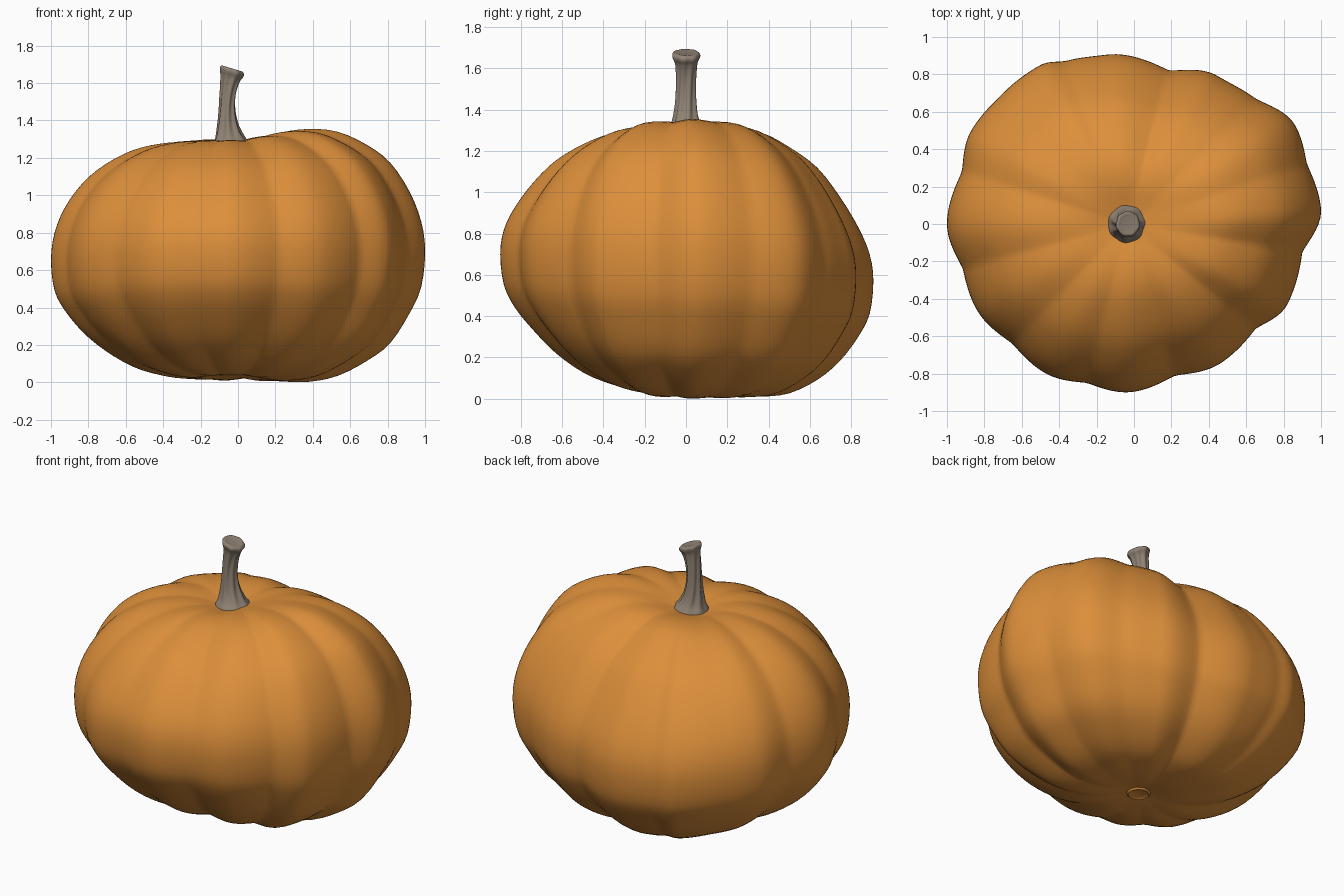
import bpy, bmesh, math
from mathutils import Vector

if "Cube" in bpy.data.objects:
    bpy.data.objects.remove(bpy.data.objects["Cube"])

AXIS_X = -0.035          # the core of the fruit sits slightly left of centre
MID_Z = 0.68


def material(name, rgb):
    m = bpy.data.materials.new(name)
    m.diffuse_color = (*rgb, 1)
    m.use_nodes = True
    m.node_tree.nodes["Principled BSDF"].inputs["Base Color"].default_value = m.diffuse_color
    return m


orange = material("pumpkin_orange", (0.72, 0.275, 0.043))
bark = material("stem_grey_brown", (0.28, 0.225, 0.175))


def make_object(name, rings, mat, top=None, bottom=None):
    """Skin a stack of closed rings, with optional centre points at the ends."""
    bm = bmesh.new()
    rows = [[bm.verts.new(p) for p in ring] for ring in rings]
    n = len(rows[0])
    for a, b in zip(rows, rows[1:]):
        for j in range(n):
            k = (j + 1) % n
            bm.faces.new((a[j], b[j], b[k], a[k]))
    for tip, row in ((top, rows[0]), (bottom, rows[-1])):
        if tip is not None:
            v = bm.verts.new(tip)
            for j in range(n):
                bm.faces.new((v, row[j], row[(j + 1) % n]))
    bmesh.ops.recalc_face_normals(bm, faces=bm.faces)
    me = bpy.data.meshes.new(name)
    bm.to_mesh(me)
    bm.free()
    me.materials.append(mat)
    ob = bpy.data.objects.new(name, me)
    bpy.context.collection.objects.link(ob)
    bpy.ops.object.select_all(action='DESELECT')
    ob.select_set(True)
    bpy.context.view_layer.objects.active = ob
    bpy.ops.object.shade_smooth_by_angle(angle=math.radians(50))
    return ob


def spline(vals, steps):
    """Catmull-Rom samples through a list of values."""
    out = []
    last = len(vals) - 1
    for i in range(last):
        a, b, c, d = (vals[max(i - 1, 0)], vals[i], vals[i + 1], vals[min(i + 2, last)])
        for s in range(steps):
            t = s / steps
            out.append(0.5 * (2 * b + (c - a) * t + (2 * a - 5 * b + 4 * c - d) * t * t
                              + (3 * b - a - 3 * c + d) * t ** 3))
    return out + [vals[-1]]


# Plan outline: groove, lobe, groove, lobe ... counter-clockwise
outline = [(.925, .32), (.86, .53), (.65, .67), (.45, .79), (.19, .82), (-.15, .905),
           (-.37, .87), (-.5, .85), (-.73, .67), (-.87, .5), (-.92, .28), (-1, 0),
           (-.915, -.24), (-.84, -.46), (-.65, -.64), (-.47, -.8), (-.25, -.85), (-.05, -.9),
           (.22, -.81), (.47, -.74), (.65, -.56), (.82, -.43), (.9, -.15), (1, .08)]
knots = []
for x, y in outline:
    ang = math.atan2(y, x - AXIS_X)
    while knots and ang < knots[-1][0]:
        ang += 2 * math.pi
    knots.append((ang, math.hypot(x - AXIS_X, y)))
lobes, start = knots[1::2], knots[0][0]


def wrapped(table, ang):
    """Neighbouring entries around an angle, and the fraction between them."""
    tau = 2 * math.pi
    n = len(table)
    for i in range(n):
        a0, r0 = table[i]
        a1, r1 = table[(i + 1) % n]
        span = (a1 - a0) % tau
        off = (ang - a0) % tau
        if off < span:
            return i, r0, r1, off / span
    return 0, table[0][1], table[1][1], 0.0


def rib_radius(ang):
    i, r0, r1, s = wrapped(knots, ang)
    if i % 2:                        # lobe to groove: measure from the groove
        r0, r1, s = r1, r0, 1 - s
    f = 0.6 * math.sin(s * math.pi / 2) + 0.4 * s * s * (3 - 2 * s)
    return r0 + (r1 - r0) * f


def hull_radius(ang):
    _, r0, r1, s = wrapped(lobes, ang)
    return r0 + (r1 - r0) * s * s * (3 - 2 * s)


# Body profiles, crown to base: shared radius fractions, heights for four sides
upper = [0, .1, .25, .4, .55, .7, .82, .92, .98]
fractions = spline(upper + [1] + upper[::-1], 3)
right = spline([1.25, 1.29, 1.335, 1.355, 1.34, 1.27, 1.175, 1.02, .86, .70,
                .51, .37, .21, .115, .035, .003, .007, .04, .06], 3)
left = spline([1.25, 1.265, 1.285, 1.275, 1.24, 1.165, 1.07, .94, .80, .65,
               .49, .38, .265, .17, .085, .04, .02, .04, .06], 3)
front = spline([1.25, 1.27, 1.295, 1.285, 1.235, 1.155, 1.05, .93, .82, .70,
                .55, .44, .33, .22, .125, .07, .04, .05, .06], 3)
back = spline([1.25, 1.27, 1.30, 1.29, 1.22, 1.12, .98, .83, .70, .57,
               .41, .30, .18, .09, .025, .01, .015, .04, .06], 3)

# Ribbed body
SEG = 192
rings = []
for i in range(1, len(fractions) - 1):
    ring = []
    fade = min(1, fractions[i] / 0.6) ** 1.5
    for j in range(SEG):
        ang = 2 * math.pi * j / SEG
        c, s = math.cos(ang), math.sin(ang)
        z = c * c * (right if c > 0 else left)[i] + s * s * (back if s > 0 else front)[i]
        r = rib_radius(ang)
        dent = 1 - max(0, 1 - r / hull_radius(ang)) * 0.6 * fade
        z = max(0, MID_Z + (z - MID_Z) * dent)
        ring.append((AXIS_X + c * r * fractions[i], s * r * fractions[i], z))
    rings.append(ring)
make_object("pumpkin_body", rings, orange, (AXIS_X, 0, 1.25), (AXIS_X, 0, .06))

# Blossom scar under the body
scar = [[(AXIS_X + r * math.cos(a), r * math.sin(a), z)
         for a in (2 * math.pi * j / 32 for j in range(32))]
        for r, z in ((.06, .07), (.07, .045), (.06, .035), (.045, .042))]
make_object("blossom_scar", scar, orange, None, (AXIS_X, 0, .045))

# Stem: twisted, ridged, flared at the base and the cut end
# (height, centre x, half width x, half width y, tilt towards +x)
stations = [(1.24, -.035, .112, .108, 0), (1.275, -.035, .100, .098, 0),
            (1.31, -.042, .078, .076, 0), (1.37, -.053, .056, .058, 0),
            (1.45, -.058, .043, .048, 0), (1.53, -.055, .041, .046, .05),
            (1.59, -.047, .045, .048, .15), (1.63, -.039, .053, .054, .25),
            (1.652, -.034, .062, .065, .3), (1.668, -.032, .063, .067, .3),
            (1.678, -.032, .054, .058, .3), (1.676, -.032, .040, .043, .3)]
cols = [spline(col, 3) for col in zip(*stations)]
stem = []
for z, cx, rx, ry, tilt in zip(*cols):
    ring = []
    h = (z - 1.24) / 0.44
    ridge = 0.09 * min(1, h * 4) * min(1, max(0.25, (1.7 - z) * 9))
    for j in range(64):
        ang = 2 * math.pi * j / 64
        k = 1 + ridge * math.cos(7 * (ang - 0.7 * h))
        dx = rx * k * math.cos(ang)
        ring.append((cx + dx, ry * k * math.sin(ang), z - tilt * dx))
    stem.append(ring)
make_object("stem", stem[::-1], bark, (-.032, 0, 1.677), None)
